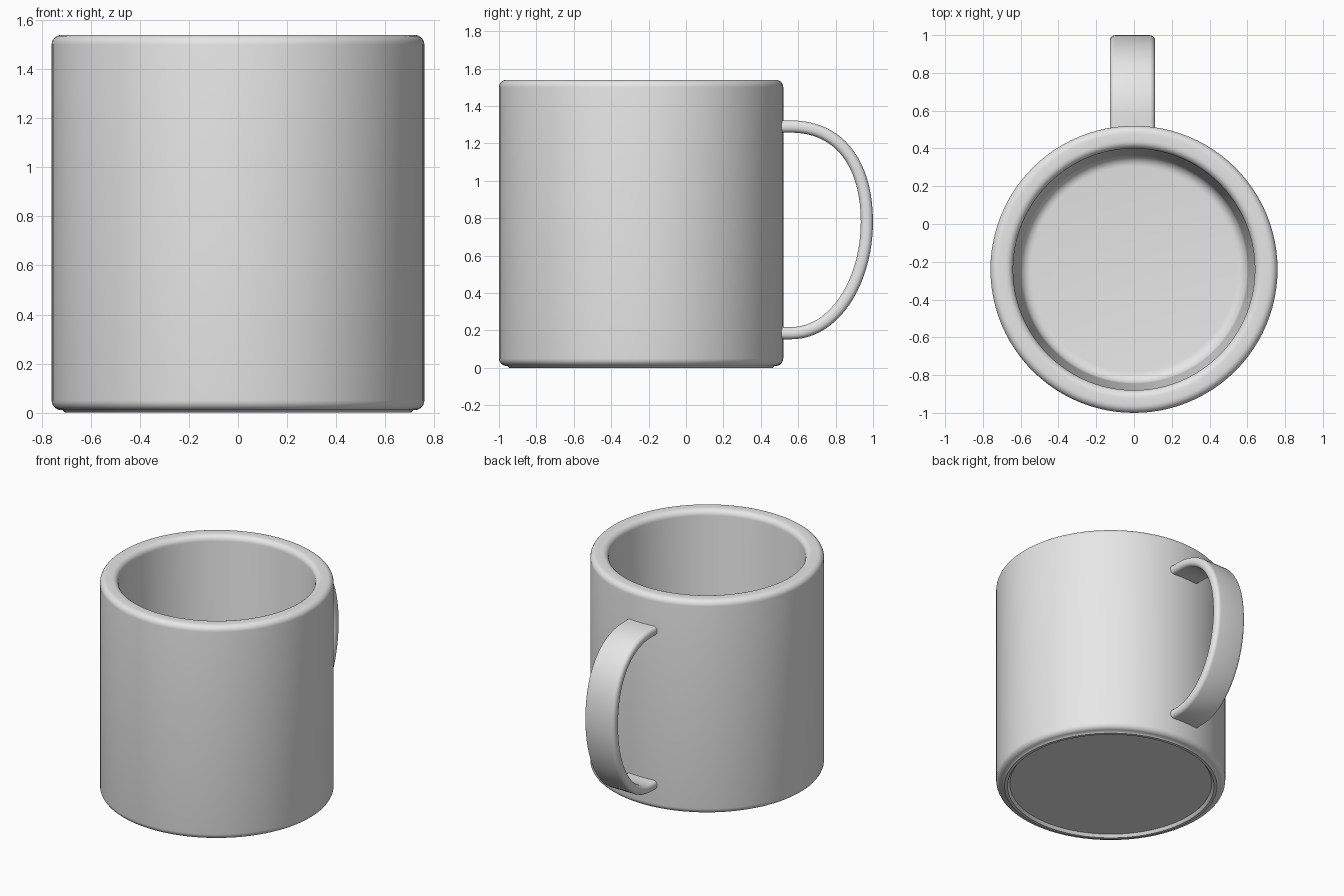
import bpy, bmesh, math
from mathutils import Vector
from mathutils.geometry import interpolate_bezier

if "Cube" in bpy.data.objects:
    bpy.data.objects.remove(bpy.data.objects["Cube"])

CY, R, H = -0.24, 0.76, 1.54

glaze = bpy.data.materials.new("light_grey")
glaze.diffuse_color = (0.8, 0.8, 0.8, 1)
glaze.use_nodes = True
glaze.node_tree.nodes["Principled BSDF"].inputs["Base Color"].default_value = glaze.diffuse_color


def finish(name, bm):
    bmesh.ops.recalc_face_normals(bm, faces=bm.faces)
    mesh = bpy.data.meshes.new(name)
    bm.to_mesh(mesh)
    bm.free()
    mesh.materials.append(glaze)
    ob = bpy.data.objects.new(name, mesh)
    bpy.context.collection.objects.link(ob)
    bpy.ops.object.select_all(action='DESELECT')
    ob.select_set(True)
    bpy.context.view_layer.objects.active = ob
    bpy.ops.object.shade_smooth_by_angle(angle=math.radians(40))
    return ob


def arc(cx, cy, r, a0, a1, n=6):
    return [(cx + r * math.cos(math.radians(a0 + (a1 - a0) * i / n)),
             cy + r * math.sin(math.radians(a0 + (a1 - a0) * i / n))) for i in range(n + 1)]


# Mug body: closed profile (radius, height) spun around the axis
profile = [(0, 0.02), (0.67, 0.02), (0.685, 0.0), (0.705, 0.0), (0.715, 0.01)]
profile += arc(R - 0.04, 0.05, 0.04, -90, 0)[1:]
profile += arc(R - 0.04, H - 0.04, 0.04, 0, 90)
profile += arc(0.68, H - 0.04, 0.04, 90, 180)
profile += arc(0.545, 0.18, 0.06, 0, -90)
profile += [(0, 0.12)]
bm = bmesh.new()
verts = [bm.verts.new((r, CY, z)) for r, z in profile]
edges = [bm.edges.new(p) for p in zip(verts, verts[1:])]
bmesh.ops.spin(bm, geom=verts + edges, cent=(0, CY, 0), axis=(0, 0, 1),
               angle=2 * math.pi, steps=96, use_merge=True)
bmesh.ops.remove_doubles(bm, verts=bm.verts, dist=1e-5)
finish("mug_body", bm)

# Handle: rounded strap section swept along a D-shaped path, ends inside the wall
knots = [((0.56, 1.29), (0.83, 1.29), (0.967, 1.08), (0.967, 0.78)),
         ((0.967, 0.78), (0.967, 0.47), (0.80, 0.185), (0.56, 0.185))]
path = [Vector((0, 0.45, 1.29))]
for k in knots:
    pts = interpolate_bezier(*[Vector((0, y, z)) for y, z in k], 25)
    path += pts if len(path) == 1 else pts[1:]
path.append(Vector((0, 0.45, 0.185)))

W, T, C = 0.12, 0.0325, 0.028
section = []
for sx, sy, a in ((1, 1, 0), (-1, 1, 90), (-1, -1, 180), (1, -1, 270)):
    section += arc(sx * (W - C), sy * (T - C), C, a, a + 90, 5)

bm = bmesh.new()
rings = []
for i, p in enumerate(path):
    t = (path[min(i + 1, len(path) - 1)] - path[max(i - 1, 0)]).normalized()
    n = Vector((0, -t.z, t.y))
    rings.append([bm.verts.new(p + Vector((u - 0.008, 0, 0)) + n * v) for u, v in section])
for a, b in zip(rings, rings[1:]):
    for j in range(len(a)):
        k = (j + 1) % len(a)
        bm.faces.new((a[j], a[k], b[k], b[j]))
bm.faces.new(rings[0])
bm.faces.new(rings[-1])
finish("handle", bm)
